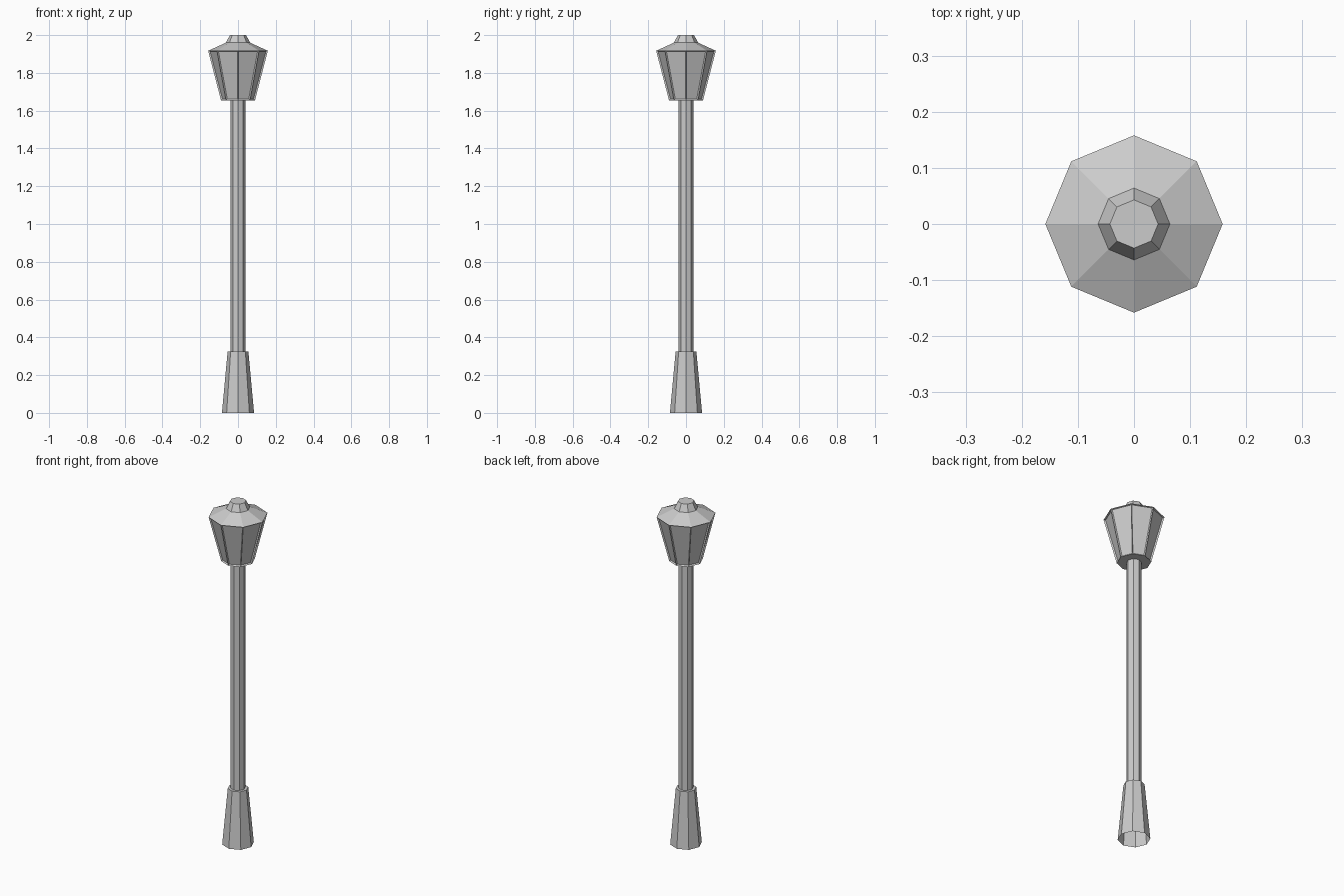
import bpy, bmesh, math

if "Cube" in bpy.data.objects:
    bpy.data.objects.remove(bpy.data.objects["Cube"], do_unlink=True)

SIDES = 8
GREY = (0.6, 0.6, 0.6, 1)
metal = bpy.data.materials.new("light_grey")
metal.use_nodes = True
metal.diffuse_color = GREY
metal.node_tree.nodes["Principled BSDF"].inputs["Base Color"].default_value = GREY


def octagon_part(name, profile, cap_bottom=False, cap_top=False, panels=False):
    """Stack octagonal rings of (radius, height) into a flat-faced part."""
    bm = bmesh.new()
    rings = []
    for r, z in profile:
        angles = [math.tau * i / SIDES for i in range(SIDES)]
        rings.append([bm.verts.new((r * math.cos(a), r * math.sin(a), z)) for a in angles])
    walls = []
    for low, high in zip(rings, rings[1:]):
        for i in range(SIDES):
            j = (i + 1) % SIDES
            walls.append(bm.faces.new((low[i], low[j], high[j], high[i])))
    if cap_bottom:
        bm.faces.new(rings[0][::-1])
    if cap_top:
        bm.faces.new(rings[-1])
    # Recessed panes leave a narrow rib along each corner
    if panels:
        bm.normal_update()
        bmesh.ops.inset_individual(bm, faces=walls, thickness=0.007, depth=-0.008)
    mesh = bpy.data.meshes.new(name)
    bm.to_mesh(mesh)
    bm.free()
    mesh.materials.append(metal)
    obj = bpy.data.objects.new(name, mesh)
    bpy.context.scene.collection.objects.link(obj)
    return obj


# Tapered foot, hollow underneath, with a flat shoulder around the pole
octagon_part("foot", [(0.085, 0), (0.055, 0.325), (0.039, 0.325)])
octagon_part("pole", [(0.039, 0.325), (0.039, 1.655)])
# Lantern flaring upwards, with its underside, roof and finial
octagon_part("lantern_panes", [(0.09, 1.655), (0.158, 1.917)], cap_bottom=True, panels=True)
octagon_part("lantern_roof", [(0.158, 1.917), (0.064, 1.96)])
octagon_part("finial", [(0.064, 1.96), (0.043, 2.0)], cap_top=True)
